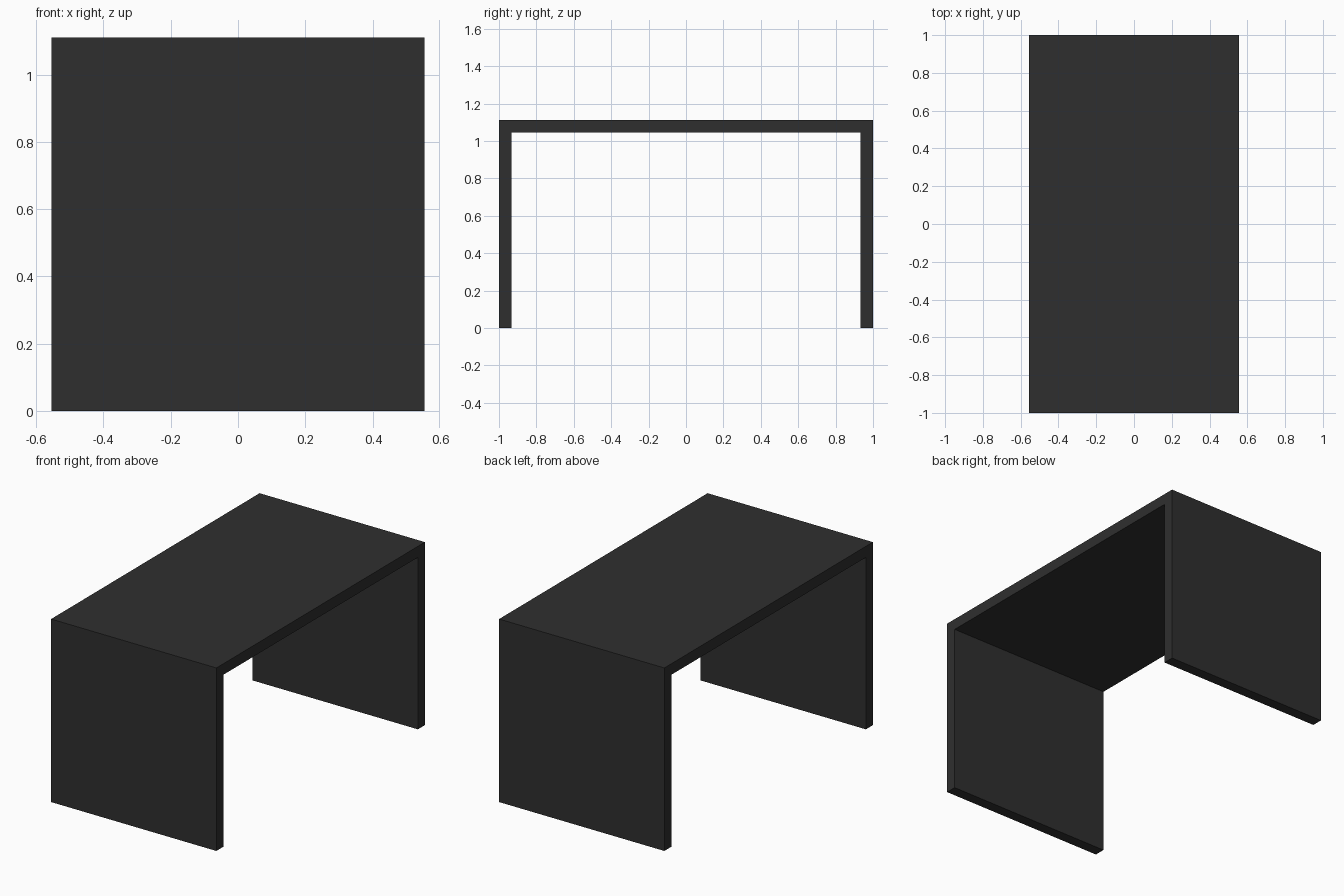
import bpy
import bmesh

if "Cube" in bpy.data.objects:
    bpy.data.objects.remove(bpy.data.objects["Cube"])

HALF_W = 0.555   # half extent along x
HALF_L = 1.0     # half extent along y
HEIGHT = 1.111
THICK = 0.067    # board thickness

black = bpy.data.materials.new("charcoal black")
black.diffuse_color = (0.028, 0.028, 0.028, 1.0)
black.use_nodes = True
black.node_tree.nodes["Principled BSDF"].inputs["Base Color"].default_value = black.diffuse_color

# U-shaped side profile (y, z): two slab legs joined by the top
inner, under = HALF_L - THICK, HEIGHT - THICK
profile = [(-HALF_L, 0), (-inner, 0), (-inner, under), (inner, under),
           (inner, 0), (HALF_L, 0), (HALF_L, HEIGHT), (-HALF_L, HEIGHT)]

# Waterfall table: extrude the profile across x
bm = bmesh.new()
face = bm.faces.new([bm.verts.new((-HALF_W, y, z)) for y, z in profile])
ext = bmesh.ops.extrude_face_region(bm, geom=[face])
moved = [g for g in ext["geom"] if isinstance(g, bmesh.types.BMVert)]
bmesh.ops.translate(bm, verts=moved, vec=(2 * HALF_W, 0, 0))
bmesh.ops.recalc_face_normals(bm, faces=bm.faces[:])

mesh = bpy.data.meshes.new("waterfall_table")
bm.to_mesh(mesh)
bm.free()
mesh.materials.append(black)
table = bpy.data.objects.new("waterfall_table", mesh)
bpy.context.collection.objects.link(table)
